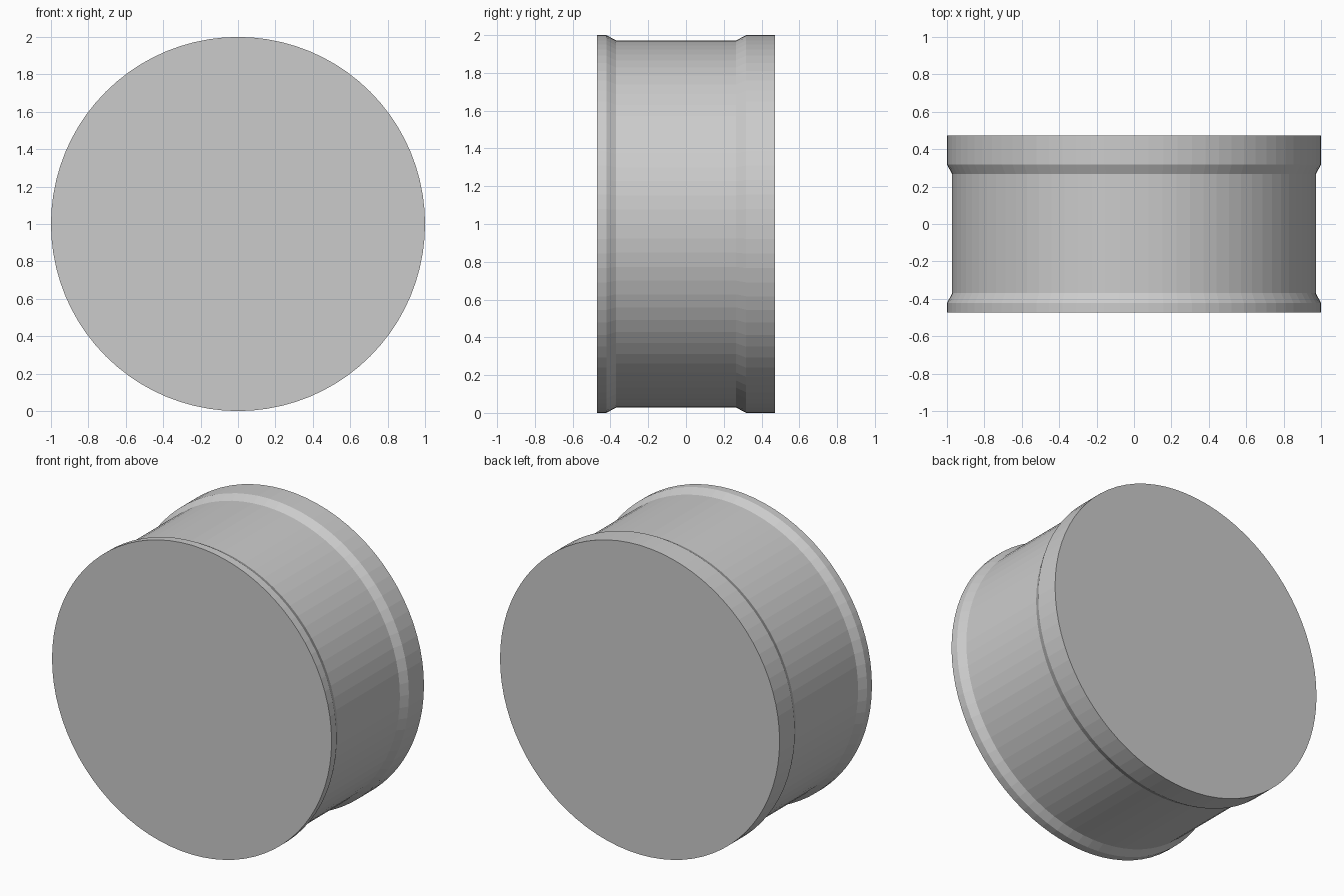
import bpy, bmesh, math

if "Cube" in bpy.data.objects:
    bpy.data.objects.remove(bpy.data.objects["Cube"])

SIDES = 80
# barrel profile from front to back: (y, radius)
PROFILE = [(-0.472, 1.0), (-0.422, 1.0), (-0.37, 0.972),
           (0.266, 0.972), (0.318, 1.0), (0.472, 1.0)]

bm = bmesh.new()
rings = []
for y, r in PROFILE:
    ring = []
    for i in range(SIDES):
        a = 2 * math.pi * i / SIDES
        ring.append(bm.verts.new((r * math.cos(a), y, 1 + r * math.sin(a))))
    rings.append(ring)

# side walls with raised rims
for lo, hi in zip(rings, rings[1:]):
    for i in range(SIDES):
        j = (i + 1) % SIDES
        bm.faces.new((lo[i], lo[j], hi[j], hi[i]))

# flat end caps
bm.faces.new(rings[0])
bm.faces.new(rings[-1])
bmesh.ops.recalc_face_normals(bm, faces=bm.faces)

mesh = bpy.data.meshes.new("rimmed_drum")
bm.to_mesh(mesh)
bm.free()
drum = bpy.data.objects.new("rimmed_drum", mesh)
bpy.context.collection.objects.link(drum)
